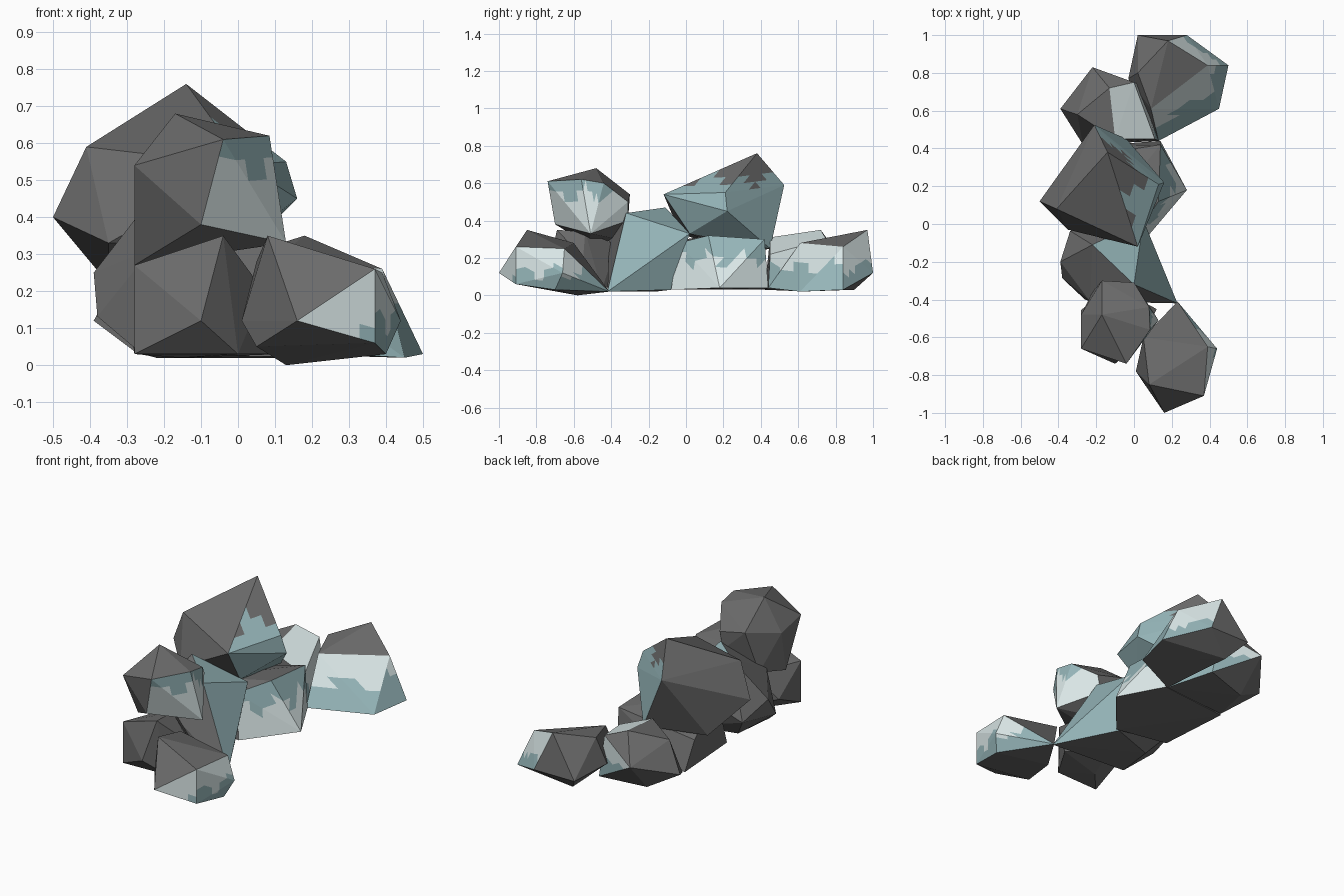
import bpy, bmesh, math
from mathutils import Vector, Euler


def material(name, rgb):
    m = bpy.data.materials.new(name)
    m.diffuse_color = (*rgb, 1)
    return m


MATS = [material("dark_stone", (0.15, 0.15, 0.15)),
        material("blue_crystal", (0.3, 0.46, 0.48)),
        material("pale_crystal", (0.7, 0.8, 0.8))]
STONE, BLUE, PALE = range(3)


def boulder(lo, hi, turn):
    """Corner points of a flat-bottomed icosahedron fitted to a box."""
    bm = bmesh.new()
    bmesh.ops.create_icosphere(bm, subdivisions=1, radius=1)
    bm.transform(Euler((0.25, 0.15, turn)).to_matrix().to_4x4())
    pts = [Vector((v.co.x, v.co.y, max(v.co.z, -0.72))) for v in bm.verts]
    bm.free()
    for i in range(3):
        a, b = min(p[i] for p in pts), max(p[i] for p in pts)
        for p in pts:
            p[i] = lo[i] + (p[i] - a) / (b - a) * (hi[i] - lo[i])
    return pts


def rock(name, corners, split, upper, lower, box=None):
    """Faceted rock: a boulder with corners pulled out, or the corners alone."""
    corners = [Vector(c) for c in corners]
    if box:
        free = boulder(*box)
        for c in corners:
            free.remove(min(free, key=lambda p: (p - c).length))
        corners = corners + free
    bm = bmesh.new()
    for c in corners:
        bm.verts.new(c)
    bmesh.ops.convex_hull(bm, input=bm.verts[:])
    bmesh.ops.delete(bm, geom=[v for v in bm.verts if not v.link_faces], context='VERTS')
    bmesh.ops.recalc_face_normals(bm, faces=bm.faces[:])
    bm.normal_update()

    def is_side(f):
        return f.normal.x > 0.34 and f.normal.z > -0.8

    # crystal sides face +x and are split with a jagged border
    edges = list({e for f in bm.faces if is_side(f) for e in f.edges})
    bmesh.ops.subdivide_edges(bm, edges=edges, cuts=4, use_grid_fill=True)
    bmesh.ops.triangulate(bm, faces=[f for f in bm.faces if len(f.verts) > 3])
    bm.normal_update()
    for f in bm.faces:
        f.smooth = False
        if is_side(f):
            c = f.calc_center_median()
            level = c.z + 0.04 * math.sin(c.y * 38)
            f.material_index = upper if level > split else lower
    me = bpy.data.meshes.new(name)
    bm.to_mesh(me)
    bm.free()
    for m in MATS:
        me.materials.append(m)
    bpy.context.collection.objects.link(bpy.data.objects.new(name, me))


# Front cluster
rock("front_right_rock",
     [(0.16, -1.0, 0.12), (0.08, -0.85, 0.35), (0.37, -0.91, 0.26),
      (0.44, -0.66, 0.12), (0.23, -0.41, 0.02), (0.01, -0.78, 0.12),
      (0.37, -0.91, 0.06), (0.05, -0.84, 0.05), (0.13, -0.58, 0.0),
      (0.39, -0.65, 0.25), (0.05, -0.6, 0.28), (0.4, -0.7, 0.03)],
     0.12, PALE, BLUE)
rock("front_upper_rock",
     [(-0.17, -0.48, 0.68), (0.085, -0.56, 0.62), (-0.28, -0.66, 0.54),
      (-0.04, -0.74, 0.61), (-0.1, -0.7, 0.38), (0.13, -0.51, 0.33),
      (-0.17, -0.3, 0.54), (0.0, -0.31, 0.5), (-0.02, -0.31, 0.4),
      (0.08, -0.44, 0.6), (-0.28, -0.48, 0.5), (-0.28, -0.52, 0.27),
      (-0.22, -0.36, 0.3)], 0.54, BLUE, PALE)
rock("front_left_rock",
     [(-0.28, -0.66, 0.27), (-0.28, -0.66, 0.03), (-0.04, -0.69, 0.35),
      (-0.1, -0.74, 0.12), (0.07, -0.55, 0.2), (0.0, -0.65, 0.03),
      (0.12, -0.45, 0.03)],
     0.1, STONE, STONE, ((-0.28, -0.73, 0.02), (0.08, -0.33, 0.34), 0.9))

# Middle cluster
rock("middle_front_rock",
     [(0.0, -0.32, 0.44), (-0.22, -0.11, 0.47), (0.05, 0.02, 0.33),
      (0.23, -0.42, 0.02), (-0.39, -0.2, 0.25), (0.04, -0.08, 0.03),
      (-0.26, -0.4, 0.03)],
     9, BLUE, BLUE, ((-0.38, -0.41, 0.02), (0.06, 0.01, 0.46), 0.5))
rock("middle_back_rock",
     [(0.28, 0.18, 0.04), (0.14, 0.44, 0.04), (0.14, 0.42, 0.3),
      (0.13, 0.12, 0.32), (0.06, -0.08, 0.03), (-0.28, 0.41, 0.03),
      (-0.3, 0.35, 0.2), (-0.25, -0.02, 0.03), (-0.2, 0.0, 0.3),
      (0.02, -0.04, 0.28)], 0.2, BLUE, PALE)
rock("middle_top_rock",
     [(-0.14, 0.38, 0.76), (-0.21, 0.525, 0.59), (-0.5, 0.12, 0.4),
      (0.02, -0.12, 0.54), (0.13, 0.21, 0.55), (-0.41, 0.08, 0.59),
      (-0.04, 0.45, 0.25), (0.0, 0.02, 0.33), (-0.35, 0.3, 0.22),
      (0.16, 0.22, 0.45), (-0.35, -0.03, 0.33)], 0.62, STONE, BLUE)

# Back cluster
rock("back_left_rock",
     [(-0.39, 0.61, 0.12), (-0.22, 0.83, 0.2), (0.0, 0.75, 0.3),
      (-0.13, 0.72, 0.35), (0.13, 0.44, 0.04), (-0.27, 0.42, 0.03),
      (-0.21, 0.66, 0.02), (0.11, 0.45, 0.22), (-0.3, 0.58, 0.29),
      (-0.1, 0.45, 0.31), (0.05, 0.73, 0.04)], 0.14, PALE, BLUE)
rock("back_right_rock",
     [(0.18, 0.97, 0.35), (0.5, 0.84, 0.03), (0.45, 0.61, 0.02),
      (0.39, 0.84, 0.26), (0.02, 1.0, 0.12), (0.28, 1.0, 0.12),
      (-0.03, 0.77, 0.15), (0.13, 0.44, 0.04), (0.09, 0.61, 0.28),
      (0.02, 0.8, 0.3), (0.1, 0.9, 0.03)], 0.15, PALE, BLUE)
